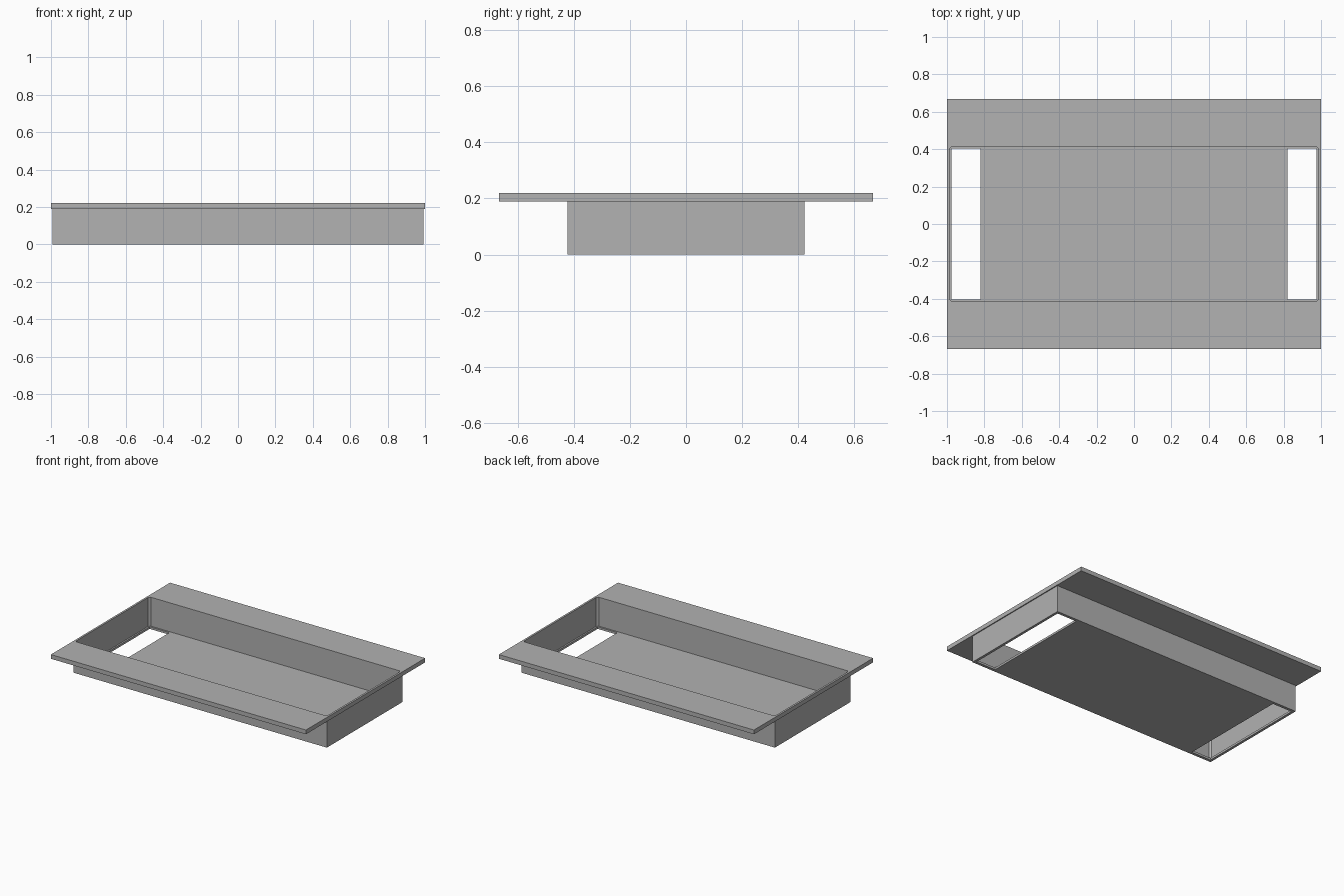
import bpy
import bmesh

cube = bpy.data.objects.get("Cube")
if cube:
    bpy.data.objects.remove(cube, do_unlink=True)

# Single plain grey finish
grey = bpy.data.materials.new("plain grey")
grey.use_nodes = True
colour = (0.445, 0.445, 0.445, 1)
grey.diffuse_color = colour
grey.node_tree.nodes["Principled BSDF"].inputs["Base Color"].default_value = colour


def finish(name, bm):
    bmesh.ops.recalc_face_normals(bm, faces=bm.faces)
    mesh = bpy.data.meshes.new(name)
    bm.to_mesh(mesh)
    bm.free()
    mesh.materials.append(grey)
    obj = bpy.data.objects.new(name, mesh)
    bpy.context.collection.objects.link(obj)
    return obj


def outline(bm, half_x, half_y, z, cut=0.0):
    """Rectangle of vertices; each corner is clipped by cut."""
    points = []
    for sx, sy in ((1, 1), (-1, 1), (-1, -1), (1, -1)):
        pair = [(sx * half_x, sy * (half_y - cut)), (sx * (half_x - cut), sy * half_y)]
        points += pair if sx * sy > 0 else pair[::-1]
    return [bm.verts.new((x, y, z)) for x, y in points]


def frame(name, outer, inner, bottom, top, cut):
    """Rectangular ring with clipped inner corners."""
    bm = bmesh.new()
    loops = [outline(bm, *outer, bottom), outline(bm, *outer, top),
             outline(bm, *inner, top, cut), outline(bm, *inner, bottom, cut)]
    count = len(loops[0])
    for a, b in zip(loops, loops[1:] + loops[:1]):
        for i in range(count):
            j = (i + 1) % count
            bm.faces.new((a[i], a[j], b[j], b[i]))
    bmesh.ops.remove_doubles(bm, verts=bm.verts, dist=0.0001)
    return finish(name, bm)


def slotted_floor(name, xs, ys, thickness):
    """Grid plate with the middle cell of both end columns left open."""
    bm = bmesh.new()
    grid = [[bm.verts.new((x, y, 0)) for y in ys] for x in xs]
    for i in range(len(xs) - 1):
        for j in range(len(ys) - 1):
            if j == 1 and i in (1, 3):
                continue
            bm.faces.new((grid[i][j], grid[i + 1][j],
                          grid[i + 1][j + 1], grid[i][j + 1]))
    extruded = bmesh.ops.extrude_face_region(bm, geom=bm.faces[:], use_keep_orig=True)
    top = [v for v in extruded["geom"] if isinstance(v, bmesh.types.BMVert)]
    bmesh.ops.translate(bm, verts=top, vec=(0, 0, thickness))
    # Merge the flat cells into clean panels
    bmesh.ops.dissolve_limit(bm, angle_limit=0.01, verts=bm.verts, edges=bm.edges)
    return finish(name, bm)


# Wide mounting flange, tray walls below it, and the floor with two end slots
frame("top_flange", (1.0, 0.667), (0.986, 0.415), 0.19, 0.22, 0.012)
frame("tray_walls", (0.993, 0.423), (0.986, 0.415), 0.0, 0.19, 0.012)
slotted_floor("tray_floor", (-0.993, -0.975, -0.82, 0.82, 0.975, 0.993),
              (-0.423, -0.403, 0.403, 0.423), 0.015)
